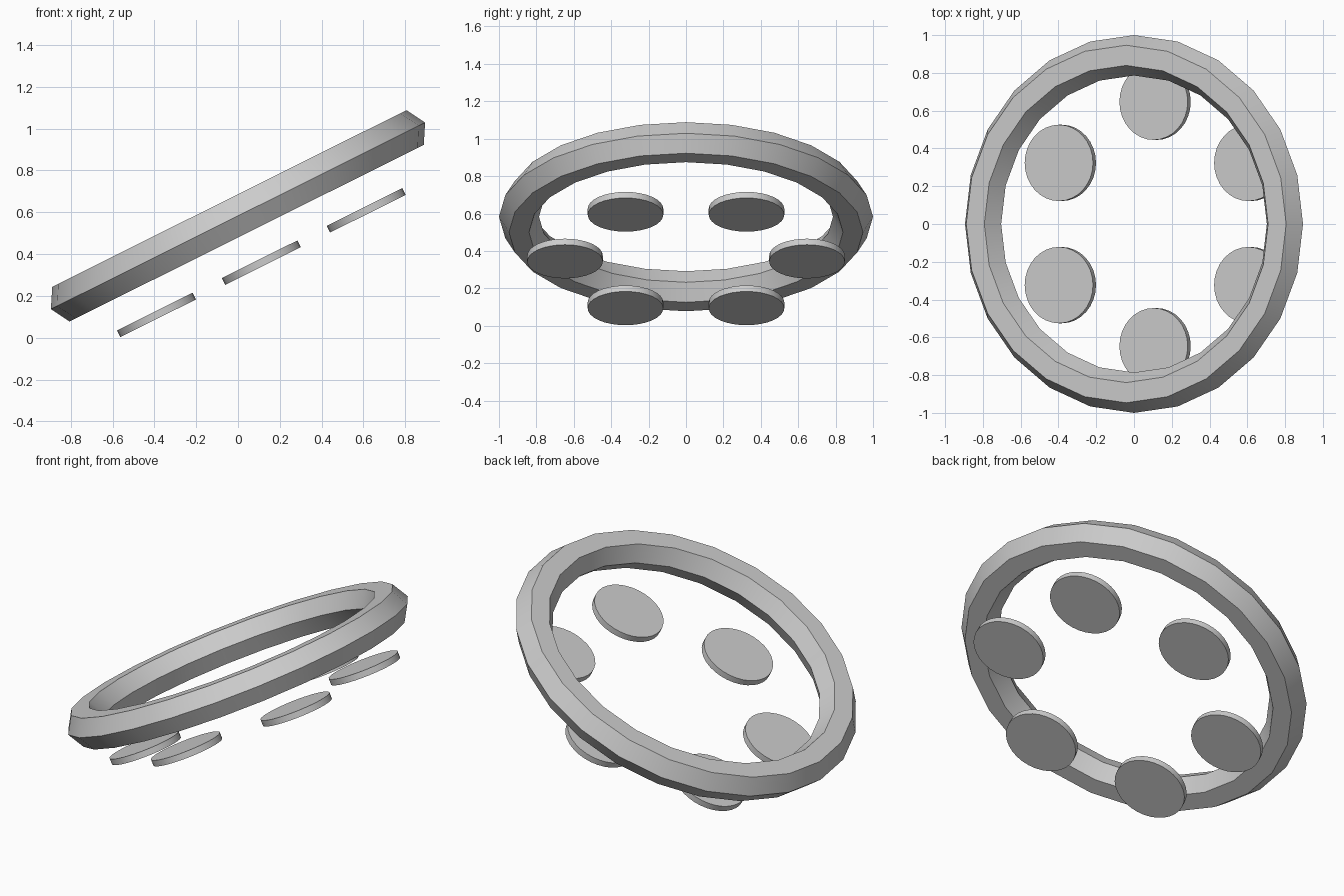
import bpy
import math
from mathutils import Matrix, Vector

cube = bpy.data.objects.get("Cube")
if cube:
    bpy.data.objects.remove(cube, do_unlink=True)

grey = bpy.data.materials.new("light grey")
grey.use_nodes = True
colour = (0.6, 0.6, 0.6, 1)
grey.diffuse_color = colour
grey.node_tree.nodes["Principled BSDF"].inputs["Base Color"].default_value = colour

# Everything shares one tilted frame, rising towards +x
TILT = Matrix.Translation((0, 0, 0.583)) @ Matrix.Rotation(math.radians(-26.5), 4, 'Y')


def finish(name, local):
    obj = bpy.context.object
    obj.name = name
    obj.matrix_world = TILT @ Matrix.Translation(local)
    obj.data.materials.append(grey)
    bpy.ops.object.shade_smooth_by_angle(angle=math.radians(30))


# Ring with a hexagonal section
bpy.ops.mesh.primitive_torus_add(major_segments=24, minor_segments=6,
                                 major_radius=0.893, minor_radius=0.107)
finish("ring", Vector((0, 0, 0)))

# Six thin discs hanging below the ring
for i in range(6):
    a = math.radians(30 + 60 * i)
    bpy.ops.mesh.primitive_cylinder_add(vertices=32, radius=0.202, depth=0.036)
    finish(f"disc_{i + 1}", Vector((0.647 * math.cos(a), 0.647 * math.sin(a), -0.25)))
